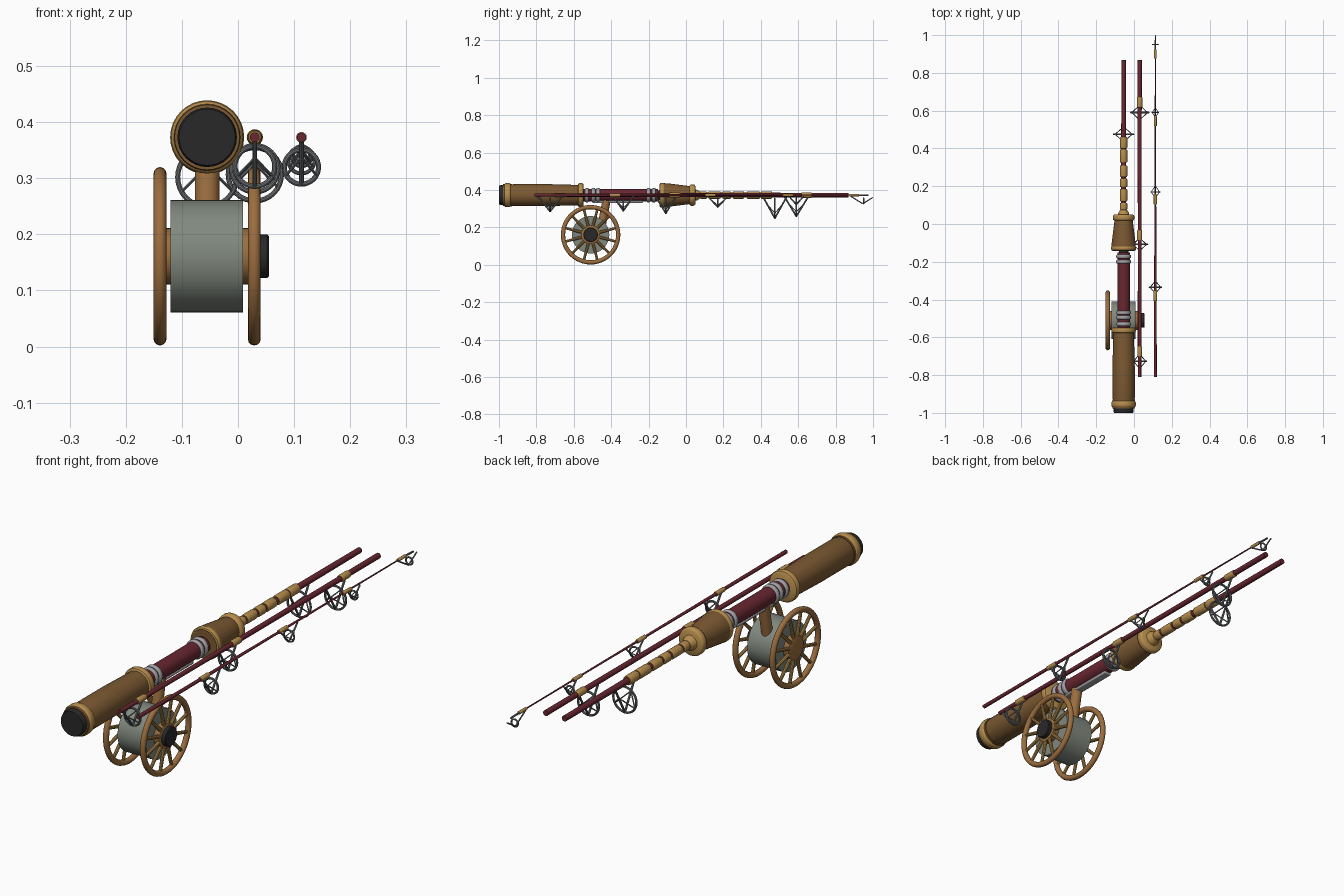
import bpy, bmesh, math
from mathutils import Vector

if "Cube" in bpy.data.objects:
    bpy.data.objects.remove(bpy.data.objects["Cube"])


def mat(name, r, g, b):
    m = bpy.data.materials.new(name)
    m.diffuse_color = (r, g, b, 1)
    m.use_nodes = True
    m.node_tree.nodes["Principled BSDF"].inputs["Base Color"].default_value = m.diffuse_color
    return m


GOLD = mat("gold", .47, .27, .075)
GRIP = mat("grip_brown", .20, .10, .032)
WOOD = mat("wheel_copper", .33, .155, .05)
RED = mat("burgundy", .14, .02, .03)
DRUM = mat("grey_green", .22, .25, .21)
SILVER = mat("silver", .36, .36, .38)
WIRE = mat("guide_grey", .17, .18, .19)
BLACK = mat("black", .022, .022, .022)


def finish(name, bm, m):
    bmesh.ops.recalc_face_normals(bm, faces=bm.faces)
    me = bpy.data.meshes.new(name)
    bm.to_mesh(me)
    bm.free()
    ob = bpy.data.objects.new(name, me)
    bpy.context.collection.objects.link(ob)
    me.materials.append(m)
    bpy.ops.object.select_all(action='DESELECT')
    ob.select_set(True)
    bpy.context.view_layer.objects.active = ob
    bpy.ops.object.shade_smooth_by_angle(angle=math.radians(35))
    return ob


# Turned solid: profile of (position along axis, radius), capped at both ends
def lathe(name, m, profile, x=0, y=0, z=0, axis='y', n=32):
    bm = bmesh.new()
    rings = []
    for t, r in profile:
        ring = []
        for i in range(n):
            a = 2 * math.pi * i / n
            c, s = r * math.cos(a), r * math.sin(a)
            p = (x + c, y + t, z + s) if axis == 'y' else (x + t, y + c, z + s)
            ring.append(bm.verts.new(p))
        rings.append(ring)
    for a, b in zip(rings, rings[1:]):
        for i in range(n):
            j = (i + 1) % n
            bm.faces.new((a[i], a[j], b[j], b[i]))
    bm.faces.new(rings[0])
    bm.faces.new(rings[-1])
    return finish(name, bm, m)


# Rounded collar between two positions along the rod
def collar(name, m, y0, y1, r, x, z, n=32):
    e = min((y1 - y0) * .3, r * .25)
    return lathe(name, m, [(y0, r * .86), (y0 + e * .4, r * .96), (y0 + e, r),
                           (y1 - e, r), (y1 - e * .4, r * .96), (y1, r * .86)], x=x, z=z, n=n)


def torus(bm, c, R, r, axis, n=32, k=10):
    vs = []
    for i in range(n):
        a = 2 * math.pi * i / n
        row = []
        for j in range(k):
            b = 2 * math.pi * j / k
            d, h = R + r * math.cos(b), r * math.sin(b)
            u, v = d * math.cos(a), d * math.sin(a)
            row.append(bm.verts.new(Vector(c) + Vector((u, h, v) if axis == 'y' else (h, u, v))))
        vs.append(row)
    for i in range(n):
        for j in range(k):
            i2, j2 = (i + 1) % n, (j + 1) % k
            bm.faces.new((vs[i][j], vs[i2][j], vs[i2][j2], vs[i][j2]))


def bar(bm, p, q, r1, r2=None, n=10):
    p, q = Vector(p), Vector(q)
    d = q - p
    M = d.to_track_quat('Z', 'Y').to_matrix().to_4x4()
    M.translation = (p + q) / 2
    bmesh.ops.create_cone(bm, cap_ends=True, segments=n, radius1=r1,
                          radius2=r1 if r2 is None else r2, depth=d.length, matrix=M)


RX, RZ = -.055, .373   # main rod axis

# Rear grip
lathe("butt_cap", BLACK, [(-1, .050), (-.992, .053), (-.96, .053)], x=RX, z=RZ)
lathe("butt_rim", GRIP, [(-.978, .058), (-.965, .060), (-.93, .060)], x=RX, z=RZ)
collar("butt_ring", GOLD, -.972, -.935, .0645, RX, RZ)
lathe("rear_grip", GRIP, [(-.94, .055), (-.92, .059), (-.75, .059), (-.565, .054)], x=RX, z=RZ)
collar("grip_front_ring", GOLD, -.578, -.547, .0645, RX, RZ)

# Reel seat with locking rings
lathe("reel_seat", RED, [(-.56, .033), (-.15, .033)], x=RX, z=RZ)
for i, y in enumerate((-.53, -.495, -.47, -.20, -.172)):
    collar(f"seat_ring_{i}", SILVER, y - .010, y + .010, .039, RX, RZ)
lathe("seat_thread", BLACK, [(-.16, .025), (-.12, .025)], x=RX, z=RZ)

# Fore grip
lathe("fore_grip", GRIP, [(-.142, .058), (-.136, .064), (-.10, .063), (.03, .047)], x=RX, z=RZ)
collar("fore_grip_rear_ring", GOLD, -.142, -.115, .066, RX, RZ)
collar("fore_grip_ring", GOLD, .018, .05, .057, RX, RZ)
lathe("fore_grip_collar", GOLD, [(.04, .032), (.06, .028), (.075, .018)], x=RX, z=RZ)

# Rod sections
lathe("main_rod", RED, [(.03, .014), (.868, .0115)], x=RX, z=RZ, n=20)
lathe("middle_rod", RED, [(-.81, .0085), (.868, .0115)], x=.03, z=RZ, n=20)
lathe("tip_rod", RED, [(-.81, .0080), (-.35, .0065), (.3, .004), (.97, .0025)], x=.113, z=RZ, n=16)

# Decorative thread wraps ahead of the fore grip
for i, (a, b) in enumerate(((.075, .112), (.12, .185), (.195, .24), (.25, .31), (.325, .395), (.40, .46))):
    collar(f"thread_wrap_{i}", GOLD, a, b, .0195, RX, RZ, 20)


# Line guide: ring hung under the rod by two sloping legs, plus its thread wrap
def guide(name, x, y, R, drop, span, wrap_y, wrap_r):
    bm = bmesh.new()
    w = .0035 if R < .03 else .0045
    cz = RZ - drop + R
    torus(bm, (x, y, cz), R - w, w, 'y')
    for s in (-1, 1):
        top = (x, y + s * span, RZ - .006)
        bar(bm, top, (x, y, cz - R + w), w)
        for e in (-1, 1):   # side braces
            bar(bm, (x, y + s * span * .6, RZ - drop * .4), (x + e * R * .8, y, cz - R * .45), w * .6, n=6)
    finish(name, bm, WIRE)
    collar(name + "_wrap", GOLD, wrap_y - .027, wrap_y + .027, wrap_r, x, RZ, 16)


guide("main_guide", RX, .475, .057, .128, .065, .43, .0195)
guide("middle_guide_large", .03, .59, .052, .118, .065, .645, .0145)
guide("middle_guide_mid", .03, -.108, .046, .102, .055, -.06, .0135)
guide("middle_guide_small", .03, -.727, .040, .092, .065, -.675, .0125)
guide("tip_guide_large", .113, -.335, .035, .088, .055, -.38, .0095)
guide("tip_guide_mid", .113, .17, .027, .068, .055, .13, .0085)
guide("tip_guide_small", .113, .59, .021, .055, .04, .545, .0075)

# Tip-top ring
bm = bmesh.new()
torus(bm, (.113, .95, .342), .015, .0035, 'y', 24)
bar(bm, (.113, .875, .370), (.113, .945, .327), .003)
bar(bm, (.113, .945, .327), (.113, .998, .360), .003)
bar(bm, (.113, .92, .373), (.113, .975, .371), .004)
finish("tip_top", bm, WIRE)
collar("tip_top_wrap", GOLD, .875, .925, .0065, .113, RZ, 16)

# Reel drum, hubs and end cap
WY, WZ = -.51, .161
lathe("reel_drum", DRUM, [(-.12, .1), (.009, .1)], y=WY, z=WZ, axis='x', n=48)
lathe("left_hub", WOOD, [(-.147, .042), (-.143, .05), (-.11, .05)], y=WY, z=WZ, axis='x')
lathe("right_hub", WOOD, [(0, .05), (.034, .05), (.037, .045)], y=WY, z=WZ, axis='x')
lathe("hub_cap", BLACK, [(.03, .039), (.052, .039), (.055, .036)], y=WY, z=WZ, axis='x')

# Spoked wheels
for side, x in (("left", -.139), ("right", .029)):
    bm = bmesh.new()
    torus(bm, (x, WY, WZ), .1475, .0115, 'x', 48, 12)
    finish(side + "_wheel_rim", bm, WOOD)
    bm = bmesh.new()
    for i in range(12):
        a = 2 * math.pi * (i + .5) / 12
        d = Vector((0, math.cos(a), math.sin(a)))
        c = Vector((x, WY, WZ))
        bar(bm, c + d * .035, c + d * .146, .008, .0065)
    finish(side + "_wheel_spokes", bm, GOLD)

# Reel stem and foot under the seat
bm = bmesh.new()
bar(bm, (RX, -.45, .215), (RX, -.425, .345), .022, n=24)
finish("reel_stem", bm, WOOD)
bm = bmesh.new()
bmesh.ops.create_cube(bm, size=1)
for v in bm.verts:
    v.co = (RX + v.co.x * .034, -.365 + v.co.y * .27, .337 + v.co.z * .012)
foot = finish("reel_foot", bm, SILVER)
bev = foot.modifiers.new("bevel", 'BEVEL')
bev.width = .004
bev.segments = 2
